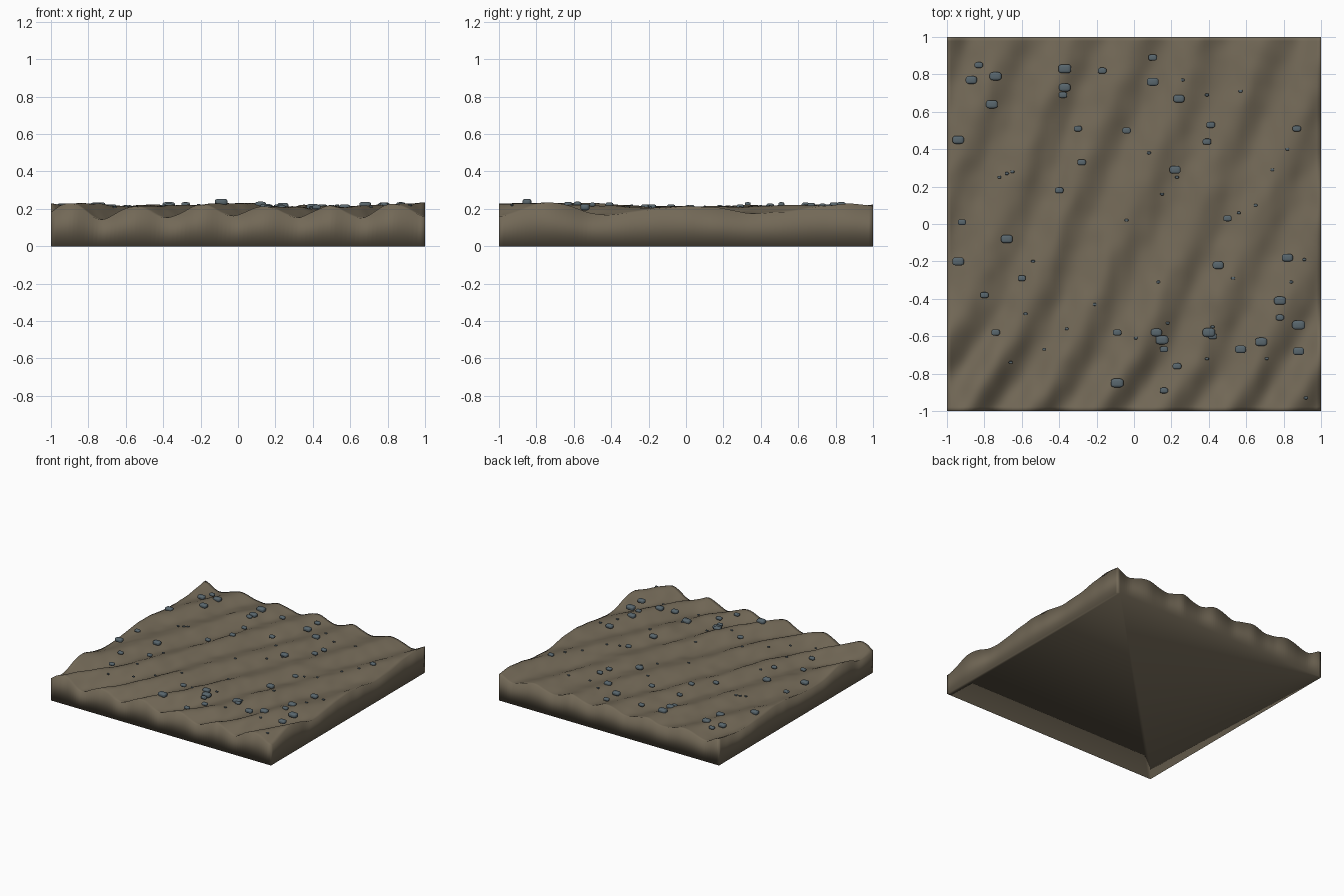
import bpy, bmesh, math, random
from mathutils import Vector, Matrix, noise

if "Cube" in bpy.data.objects:
    bpy.data.objects.remove(bpy.data.objects["Cube"])

random.seed(4)


def material(name, rgb):
    m = bpy.data.materials.new(name)
    m.diffuse_color = (*rgb, 1)
    m.use_nodes = True
    m.node_tree.nodes["Principled BSDF"].inputs["Base Color"].default_value = m.diffuse_color
    return m


def finish(bm, name, mat):
    bmesh.ops.recalc_face_normals(bm, faces=bm.faces)
    me = bpy.data.meshes.new(name)
    for f in bm.faces:
        f.smooth = True
    bm.to_mesh(me)
    bm.free()
    me.materials.append(mat)
    ob = bpy.data.objects.new(name, me)
    bpy.context.collection.objects.link(ob)
    return ob


# Slanted furrows, deepest at the front, shallow and patchy in the middle
def height(x, y):
    amp = 0.018 + 0.013 * y * y - 0.005 * y
    amp *= 1 + 0.5 * noise.noise(Vector((x * 2.2, y * 2.2, 5.3)))
    bend = 0.4 * y - 0.11 * ((1 - y) / 2) ** 6
    warp = 0.03 * noise.noise(Vector((x * 2, y * 2, 9.2)))
    phase = 2 * math.pi * (x - bend - 1.17 + warp) / 0.345
    z = 0.196 - amp * math.cos(phase)
    # front dips seen at left and right of centre
    z -= 0.02 * max(0, -y - 0.4) * (1 + math.cos(2 * math.pi * (x + 0.53) / 1.0)) / 1.2
    z += 0.012 * noise.noise(Vector((x * 5, y * 2.5, 3.1)))
    z += 0.007 * noise.noise(Vector((x * 13, y * 8, 7.7)))
    return min(max(z, 0.14), 0.235)


# Soil slab: furrowed top, straight skirt, flat underside
bm = bmesh.new()
bmesh.ops.create_grid(bm, x_segments=90, y_segments=90, size=1)
for v in bm.verts:
    v.co.z = height(v.co.x, v.co.y)
rim = [e for e in bm.edges if e.is_boundary]
skirt = bmesh.ops.extrude_edge_only(bm, edges=rim)["geom"]
for v in skirt:
    if isinstance(v, bmesh.types.BMVert):
        v.co.z = 0
bmesh.ops.holes_fill(bm, edges=[e for e in bm.edges if e.is_boundary], sides=0)
finish(bm, "soil_slab", material("soil", (0.17, 0.14, 0.095)))

# Stones grouped by width: positions on the ground
big = [(-.37, .83), (.15, -.62), (.88, -.54), (-.09, -.85), (.40, -.58)]
medium = [(-.87, .77), (-.74, .79), (-.76, .64), (.10, .76), (.24, .67), (-.37, .73),
          (.22, .29), (.45, -.22), (.12, -.58), (.57, -.67), (.68, -.63), (-.68, -.08),
          (-.94, -.20), (.78, -.41), (.82, -.18), (.88, -.68), (-.94, .45)]
small = [(-.17, .82), (.10, .89), (-.04, .50), (-.30, .51), (.87, .51), (-.28, .33),
         (-.40, .18), (-.92, .01), (-.80, -.38), (-.60, -.29), (-.74, -.58), (-.09, -.58),
         (.16, -.67), (.16, -.89), (.23, -.76), (.42, -.60), (.39, .44), (.41, .53),
         (.50, .03), (.78, -.50), (-.38, .69), (-.83, .85)]
tiny = [(.65, .10), (.74, .29), (-.21, -.43), (.01, -.61), (.18, -.53), (.91, -.19),
        (.84, -.31), (.42, -.55), (-.36, -.56), (-.48, -.67), (.92, -.93), (.71, -.72),
        (.15, .16), (-.04, .02), (.08, .38), (.56, .06), (-.54, -.20), (.53, -.29),
        (.13, -.31), (-.65, .28), (-.68, .27), (-.72, .25), (.23, .25), (.26, .77),
        (.39, .69), (.57, .71), (.82, .40), (-.66, -.74), (-.58, -.48), (.39, -.72)]

bm = bmesh.new()
for group, width in ((big, .07), (medium, .06), (small, .044), (tiny, .02)):
    for x, y in group:
        w = width * random.uniform(.95, 1.05)
        z = max(.209, height(x, y) + w * .1)
        m = Matrix.Translation((x, y, z)) @ Matrix.Diagonal((w, w * .7, w * .5, 1))
        bmesh.ops.create_cube(bm, size=1, matrix=m)
stones = finish(bm, "stones", material("stone", (0.10, 0.135, 0.155)))

# Round each block into a pebble
bev = stones.modifiers.new("round", "BEVEL")
bev.offset_type = "PERCENT"
bev.width_pct = 30
bev.segments = 3
